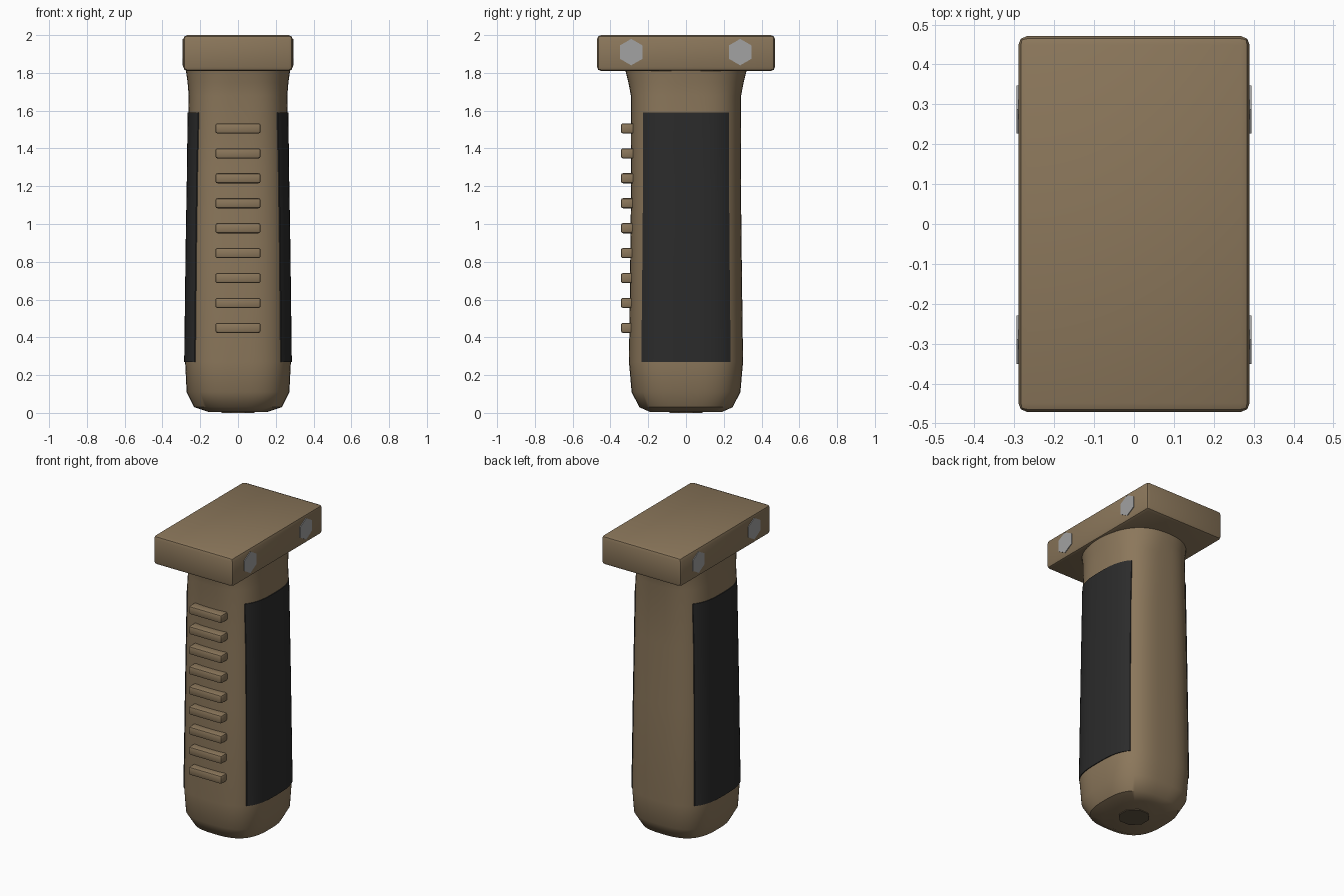
import bpy, bmesh, math
from mathutils import Matrix

cube = bpy.data.objects.get("Cube")
if cube:
    bpy.data.objects.remove(cube)


def material(name, rgb):
    m = bpy.data.materials.new(name)
    m.use_nodes = True
    m.diffuse_color = (*rgb, 1)
    m.node_tree.nodes["Principled BSDF"].inputs["Base Color"].default_value = (*rgb, 1)
    return m


TAN = material("tan polymer", (0.26, 0.185, 0.105))
BLACK = material("black rubber", (0.024, 0.024, 0.024))
STEEL = material("grey steel", (0.36, 0.36, 0.36))
DARK = material("dark recess", (0.12, 0.09, 0.055))


def finish(name, bm, mat, smooth=None):
    bmesh.ops.recalc_face_normals(bm, faces=bm.faces)
    me = bpy.data.meshes.new(name)
    bm.to_mesh(me)
    bm.free()
    me.materials.append(mat)
    ob = bpy.data.objects.new(name, me)
    bpy.context.collection.objects.link(ob)
    if smooth:
        bpy.ops.object.select_all(action='DESELECT')
        ob.select_set(True)
        bpy.context.view_layer.objects.active = ob
        bpy.ops.object.shade_smooth_by_angle(angle=math.radians(smooth))
    return ob


def box(name, size, centre, bevel, mat):
    bm = bmesh.new()
    bmesh.ops.create_cube(bm, size=1)
    bmesh.ops.scale(bm, vec=size, verts=bm.verts)
    bmesh.ops.translate(bm, vec=centre, verts=bm.verts)
    bmesh.ops.bevel(bm, geom=bm.edges[:], offset=bevel, segments=2,
                    profile=0.5, affect='EDGES')
    return finish(name, bm, mat, 35)


def prism(name, sides, radius, depth, matrix, mat):
    bm = bmesh.new()
    bmesh.ops.create_cone(bm, cap_ends=True, segments=sides, radius1=radius,
                          radius2=radius, depth=depth, matrix=matrix)
    return finish(name, bm, mat)


# Grip sections: height, half width, half depth, squareness
SECTIONS = [(0.005, 0.155, 0.19, 2.6), (0.03, 0.232, 0.247, 2.8),
            (0.11, 0.272, 0.288, 3), (0.27, 0.28, 0.302, 3),
            (0.9, 0.272, 0.294, 3), (1.3, 0.265, 0.29, 3),
            (1.68, 0.261, 0.292, 2.8), (1.75, 0.267, 0.305, 2.5),
            (1.83, 0.278, 0.325, 2.3)]


def section(z):
    for lo, hi in zip(SECTIONS, SECTIONS[1:]):
        if z <= hi[0]:
            t = (z - lo[0]) / (hi[0] - lo[0])
            return [p + (q - p) * t for p, q in zip(lo, hi)][1:]


def signed_pow(v, e):
    return math.copysign(abs(v) ** e, v)


# Lofted handle
bm = bmesh.new()
rings, SEG = [], 64
for z, a, b, n in SECTIONS:
    ring = []
    for i in range(SEG):
        ang = math.tau * i / SEG
        ring.append(bm.verts.new((a * signed_pow(math.cos(ang), 2 / n),
                                  b * signed_pow(math.sin(ang), 2 / n), z)))
    rings.append(ring)
for r, s in zip(rings, rings[1:]):
    for i in range(SEG):
        j = (i + 1) % SEG
        bm.faces.new((r[i], r[j], s[j], s[i]))
bm.faces.new(rings[0])
bm.faces.new(rings[-1])
finish("handle", bm, TAN, 40)

# Rubber side panels that follow the handle surface
COLS, ROWS, LOW, HIGH = 24, 12, 0.27, 1.59
for side, name in ((1, "left_panel"), (-1, "right_panel")):
    bm = bmesh.new()
    grid = []
    for r in range(ROWS + 1):
        z = LOW + (HIGH - LOW) * r / ROWS
        a, b, n = section(z)
        row = []
        for c in range(COLS + 1):
            y = 0.783 * b * (2 * c / COLS - 1)
            x = a * (1 - abs(y / b) ** n) ** (1 / n)
            row.append(bm.verts.new((side * (x + 0.005), y, z)))
        grid.append(row)
    for r, s in zip(grid, grid[1:]):
        for c in range(COLS):
            bm.faces.new((r[c], r[c + 1], s[c + 1], s[c]))
    # Skirt closes the panel rim onto the handle
    rim = [e for e in bm.edges if e.is_boundary]
    skirt = bmesh.ops.extrude_edge_only(bm, edges=rim)["geom"]
    verts = [g for g in skirt if isinstance(g, bmesh.types.BMVert)]
    bmesh.ops.translate(bm, vec=(-side * 0.012, 0, 0), verts=verts)
    finish(name, bm, BLACK, 40)

# Finger ridges up the front
for i in range(9):
    box(f"front_ridge_{i + 1}", (0.24, 0.075, 0.054),
        (0, -0.3075, 0.45 + i * 0.132), 0.012, TAN)

# Rail mount and its hex bolts
box("rail_mount", (0.58, 0.942, 0.19), (0, 0, 1.905), 0.022, TAN)
for side, label in ((1, "left"), (-1, "right")):
    for y, end in ((-0.29, "front"), (0.287, "rear")):
        turn = Matrix.Translation((side * 0.285, y, 1.91)) \
            @ Matrix.Rotation(math.pi / 2, 4, 'Y') @ Matrix.Rotation(math.pi / 2, 4, 'Z')
        prism(f"{label}_{end}_bolt", 6, 0.07, 0.019, turn, STEEL)

# Dark plug under the handle
prism("base_plug", 8, 0.095, 0.008,
      Matrix.Translation((0, 0, 0.004)) @ Matrix.Rotation(math.pi / 8, 4, 'Z'), DARK)
